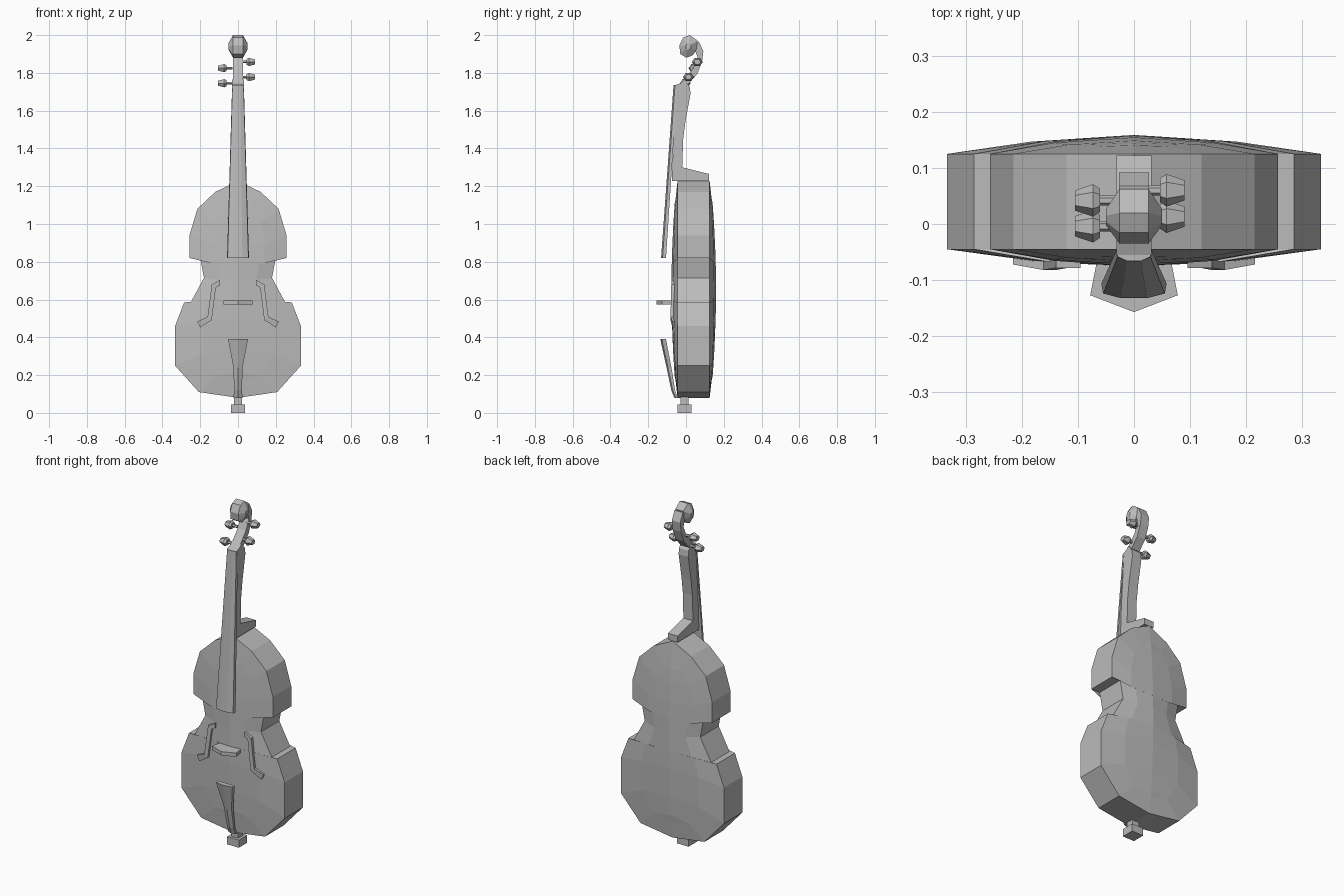
import bpy
import bmesh
from mathutils import Vector

if "Cube" in bpy.data.objects:
    bpy.data.objects.remove(bpy.data.objects["Cube"])

grey = bpy.data.materials.new("plain grey")
grey.use_nodes = True
grey.diffuse_color = (0.5, 0.5, 0.5, 1)
grey.node_tree.nodes["Principled BSDF"].inputs["Base Color"].default_value = (0.5, 0.5, 0.5, 1)


def finish(name, bm):
    bmesh.ops.remove_doubles(bm, verts=bm.verts, dist=0.0002)
    bmesh.ops.recalc_face_normals(bm, faces=bm.faces)
    mesh = bpy.data.meshes.new(name)
    bm.to_mesh(mesh)
    bm.free()
    mesh.materials.append(grey)
    obj = bpy.data.objects.new(name, mesh)
    bpy.context.collection.objects.link(obj)
    return obj


def loft(name, rings):
    """Skin a list of equal-length rings and cap both ends."""
    bm = bmesh.new()
    loops = [[bm.verts.new(p) for p in ring] for ring in rings]
    n = len(loops[0])
    for a, b in zip(loops, loops[1:]):
        for i in range(n):
            j = (i + 1) % n
            bm.faces.new((a[i], a[j], b[j], b[i]))
    bm.faces.new(loops[0])
    bm.faces.new(loops[-1])
    return finish(name, bm)


def side_prism(name, profile, half):
    """Extrude a (y, z) profile across x."""
    return loft(name, [[(x, y, z) for y, z in profile] for x in (-half, half)])


def box(x, y, z, rx, ry):
    return [(x - rx, y - ry, z), (x + rx, y - ry, z), (x + rx, y + ry, z), (x - rx, y + ry, z)]


# Body: straight ribs with a faceted arch on front and back
outline = [(0, .08), (.207, .11), (.333, .25), (.333, .46), (.285, .585), (.25, .585),
           (.18, .715), (.20, .82), (.257, .82), (.257, .94), (.215, 1.08), (.12, 1.17), (0, 1.228)]
FRONT, BACK, MID = -.045, .125, .65


def arch_point(x, z, level, edge, rise):
    spread, lift, squash = [(1, 0, 1), (.55, .68, .84), (0, 1, .8)][level]
    taper = 1 - .55 * (abs(z - MID) / .58) ** 2
    return (x * spread, edge + rise * lift * taper, MID + (z - MID) * squash)


bm = bmesh.new()
for side in (-1, 1):
    for (xa, za), (xb, zb) in zip(outline, outline[1:]):
        a, b = xa * side, xb * side
        strips = [[(a, FRONT, za), (b, FRONT, zb), (b, BACK, zb), (a, BACK, za)]]
        for edge, rise in ((FRONT, -.032), (BACK, .034)):
            for k in (0, 1):
                strips.append([arch_point(a, za, k, edge, rise), arch_point(b, zb, k, edge, rise),
                               arch_point(b, zb, k + 1, edge, rise), arch_point(a, za, k + 1, edge, rise)])
        for quad in strips:
            points = []
            for p in quad:
                if all((Vector(p) - Vector(q)).length > .0005 for q in points):
                    points.append(p)
            if len(points) > 2:
                bm.faces.new([bm.verts.new(p) for p in points])
finish("body", bm)

# Neck with its heel resting on top of the ribs
side_prism("neck", [(-.055, 1.735), (-.03, 1.745), (-.01, 1.765), (.02, 1.725), (.024, 1.69),
                    (-.002, 1.55), (-.015, 1.45), (-.02, 1.3), (.122, 1.265), (.122, 1.228),
                    (-.075, 1.228)], .031)


# Fingerboard, wider at the free end and crowned along the middle
def board_ring(z, y, w, thick):
    return [(-w, y + thick, z), (-w * .95, y + .008, z), (-w * .4, y, z),
            (w * .4, y, z), (w * .95, y + .008, z), (w, y + thick, z)]


loft("fingerboard", [board_ring(.82, -.132, .058, .026), board_ring(1.735, -.066, .031, .02)])

# Pegbox sweeping back and up into the scroll
side_prism("pegbox", [(-.02, 1.755), (.012, 1.74), (.06, 1.795), (.085, 1.86), (.092, 1.915),
                      (.068, 1.965), (.02, 1.96), (.05, 1.915), (.062, 1.88), (.035, 1.82)], .027)

# Scroll head bulging to each side
head = [(.02, 2.0), (-.015, 1.987), (-.035, 1.945), (-.03, 1.9), (.002, 1.88),
        (.035, 1.893), (.055, 1.92), (.062, 1.97)]
loft("scroll", [[(x, .012 + (y - .012) * s, 1.94 + (z - 1.94) * s) for y, z in head]
                for x, s in ((-.05, .3), (-.026, 1), (.026, 1), (.05, .3))])

# Tuning pegs: thin shaft and a tapered head
pegs = [(-1, .042, 1.825, .015), (-1, -.004, 1.745, .015), (1, .06, 1.858, 0), (1, .013, 1.778, 0)]
for number, (side, y, z, extra) in enumerate(pegs, 1):
    rings = []
    for x, r in ((.015, .009), (.046, .009), (.046, .021), (.058, .029), (.09, .018)):
        cx = side * (x + extra)
        rings.append([(cx, y + r * u, z + r * v * .85) for u, v in
                      ((1, 0), (.5, .87), (-.5, .87), (-1, 0), (-.5, -.87), (.5, -.87))])
    loft(f"tuning_peg_{number}", rings)

# Bridge: thin slab with a peaked front edge
plan = [(-.065, -.06), (.065, -.06), (.078, -.127), (0, -.157), (-.078, -.127)]
loft("bridge", [[(x, y, z) for x, y in plan] for z in (.573, .595)])

# Tailpiece flaring toward the bridge
tail = []
for z, y, w, t in ((.08, -.062, .024, .018), (.12, -.078, .021, .02), (.24, -.103, .024, .026), (.39, -.136, .053, .03)):
    tail.append([(-w, y + t, z), (-w, y + .008, z), (0, y, z), (w, y + .008, z), (w, y + t, z)])
loft("tailpiece", tail)

# Raised sound-hole strips
path = [(.095, .69, -.078), (.128, .672, -.078), (.15, .50, -.082), (.208, .468, -.072)]
offsets = [(0, .014), (.011, .008), (.011, .008), (.008, .016)]
for side, label in ((1, "left"), (-1, "right")):
    rings = []
    for (x, z, y), (ox, oz) in zip(path, offsets):
        rings.append([(side * (x + k * ox), depth, z + k * oz)
                      for k, depth in ((-1, y), (1, y), (1, y + .03), (-1, y + .03))])
    loft(f"{label}_sound_hole", rings)

# End pin: stem and square foot
loft("end_pin", [box(0, -.008, z, r, r) for z, r in
                 ((0, .038), (.045, .038), (.045, .022), (.1, .022))])
